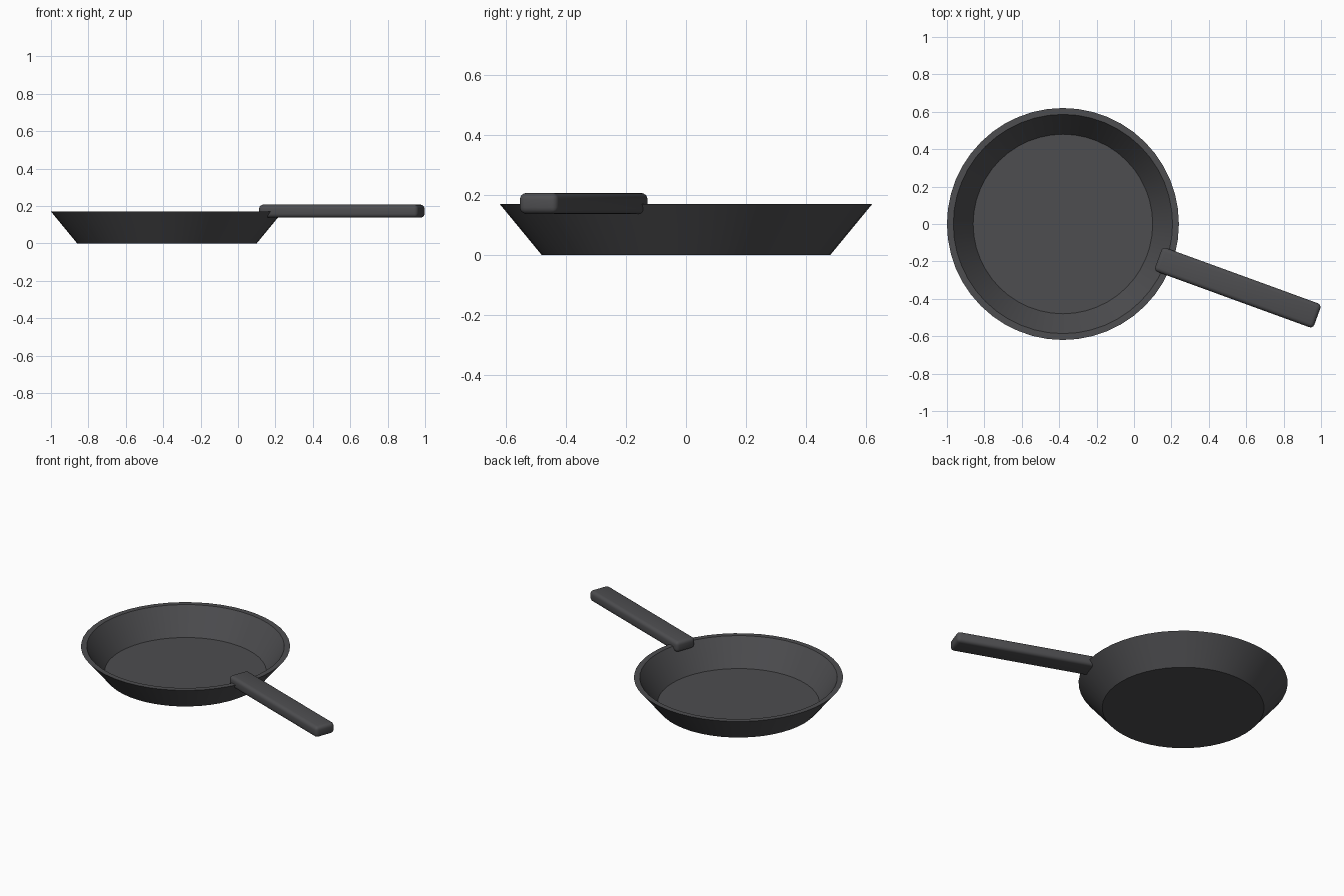
import bpy, bmesh, math
from mathutils import Matrix, Vector

cube = bpy.data.objects.get("Cube")
if cube:
    bpy.data.objects.remove(cube, do_unlink=True)

PAN_CENTRE = Vector((-0.38, 0, 0))
HANDLE_ANGLE = math.radians(-20)


def make_material(name, colour):
    mat = bpy.data.materials.new(name)
    mat.use_nodes = True
    mat.diffuse_color = colour
    mat.node_tree.nodes["Principled BSDF"].inputs["Base Color"].default_value = colour
    return mat


def add_object(name, bm, mat, sharp_angle):
    bmesh.ops.recalc_face_normals(bm, faces=bm.faces)
    mesh = bpy.data.meshes.new(name)
    bm.to_mesh(mesh)
    bm.free()
    mesh.materials.append(mat)
    obj = bpy.data.objects.new(name, mesh)
    bpy.context.collection.objects.link(obj)
    bpy.ops.object.select_all(action="DESELECT")
    obj.select_set(True)
    bpy.context.view_layer.objects.active = obj
    bpy.ops.object.shade_smooth_by_angle(angle=math.radians(sharp_angle))
    return obj


iron = make_material("dark grey iron", (0.075, 0.075, 0.08, 1))

# Pan: rings from the underside, out over the flat rim and down to the thin floor
profile = [(0.48, 0), (0.62, 0.17), (0.586, 0.17), (0.48, 0.004)]
segments = 48
bm = bmesh.new()
rings = []
for radius, z in profile:
    ring = bmesh.ops.create_circle(bm, segments=segments, radius=radius,
                                   matrix=Matrix.Translation((0, 0, z)))
    rings.append(ring["verts"])
for low, high in zip(rings, rings[1:]):
    for i in range(segments):
        j = (i + 1) % segments
        bm.faces.new((low[i], low[j], high[j], high[i]))
bm.faces.new(rings[0])
bm.faces.new(rings[-1])
pan = add_object("pan_body", bm, iron, 30)
pan.location = PAN_CENTRE

# Handle: rounded bar pointing out from the pan centre, overlapping the rim
bm = bmesh.new()
bmesh.ops.create_cube(bm, size=1, matrix=Matrix.Diagonal((0.905, 0.136, 0.07, 1)))
bmesh.ops.bevel(bm, geom=bm.edges[:], offset=0.022, segments=4, profile=0.5,
                affect="EDGES")
handle = add_object("handle", bm, iron, 40)
handle.rotation_euler.z = HANDLE_ANGLE
handle.location = PAN_CENTRE + Matrix.Rotation(HANDLE_ANGLE, 3, "Z") @ Vector((0.995, 0, 0.172))
